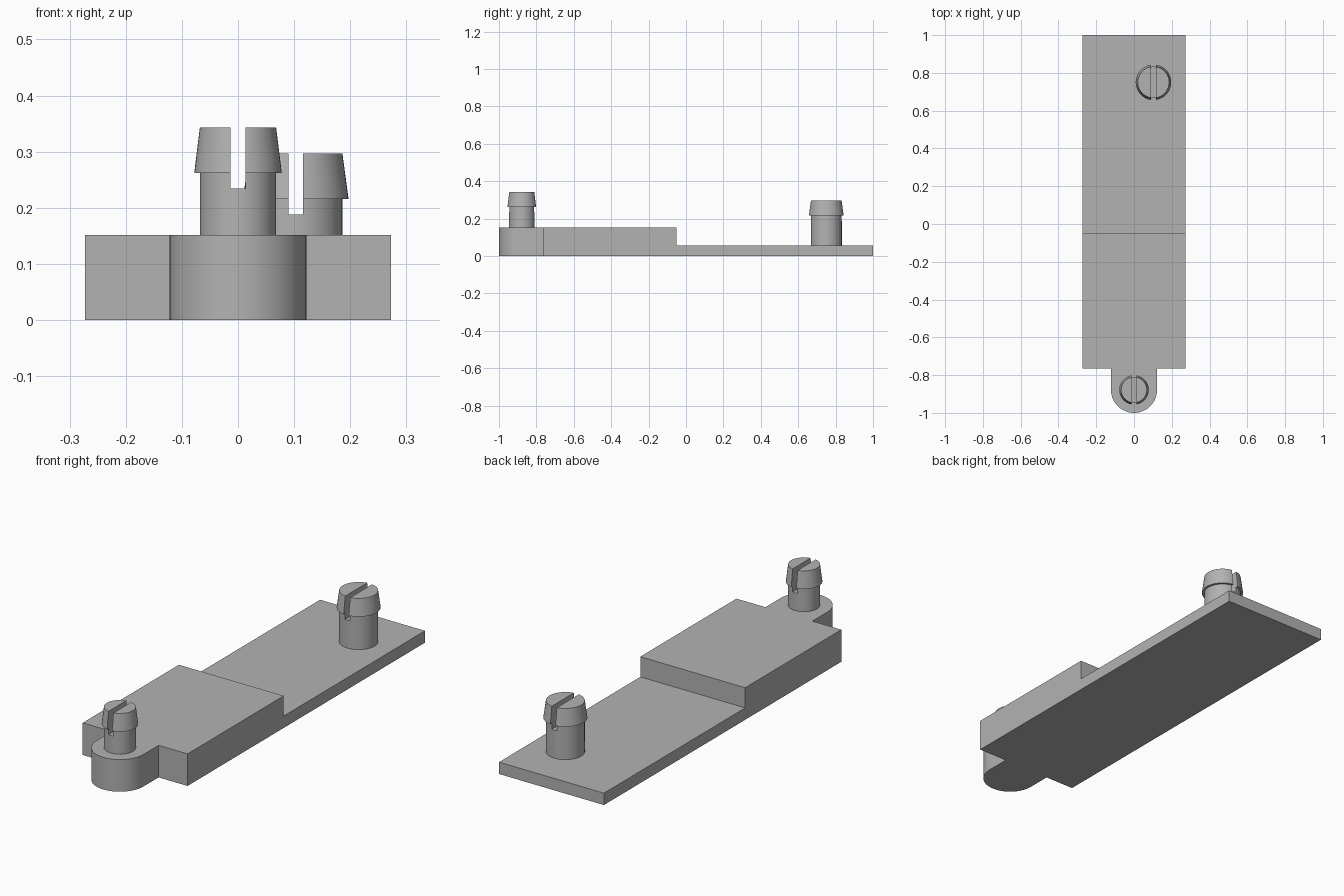
import bpy, bmesh, math
from mathutils import Matrix

cube = bpy.data.objects.get("Cube")
if cube:
    bpy.data.objects.remove(cube, do_unlink=True)

GREY = (0.45, 0.45, 0.45, 1)
grey = bpy.data.materials.new("plain grey")
grey.use_nodes = True
grey.diffuse_color = GREY
grey.node_tree.nodes["Principled BSDF"].inputs["Base Color"].default_value = GREY


def finish(bm, name):
    bmesh.ops.recalc_face_normals(bm, faces=bm.faces)
    mesh = bpy.data.meshes.new(name)
    bm.to_mesh(mesh)
    bm.free()
    mesh.materials.append(grey)
    obj = bpy.data.objects.new(name, mesh)
    bpy.context.collection.objects.link(obj)
    return obj


def box(name, lo, hi):
    bm = bmesh.new()
    size = [b - a for a, b in zip(lo, hi)]
    mid = [(a + b) / 2 for a, b in zip(lo, hi)]
    bmesh.ops.create_cube(bm, size=1, matrix=Matrix.Translation(mid) @ Matrix.Diagonal((*size, 1)))
    return finish(bm, name)


def cut(obj, cutter):
    """Subtract a cutter, then smooth the curved sides."""
    mod = obj.modifiers.new("cut", "BOOLEAN")
    mod.operation, mod.solver, mod.object = "DIFFERENCE", "EXACT", cutter
    bpy.ops.object.select_all(action="DESELECT")
    bpy.context.view_layer.objects.active = obj
    obj.select_set(True)
    bpy.ops.object.modifier_apply(modifier=mod.name)
    bpy.data.objects.remove(cutter, do_unlink=True)
    bpy.ops.object.shade_smooth_by_angle(angle=math.radians(25))


# Base: plan outline with a rounded front tab, stepped down at the back
HALF, SHOULDER, TAB_R, THICK, THIN, STEP = 0.273, -0.765, 0.122, 0.151, 0.056, -0.05
tab_y = TAB_R - 1
outline = [(HALF, 1), (-HALF, 1), (-HALF, SHOULDER), (-TAB_R, SHOULDER)]
for i in range(33):
    a = math.pi * (1 + i / 32)
    outline.append((TAB_R * math.cos(a), tab_y + TAB_R * math.sin(a)))
outline += [(TAB_R, SHOULDER), (HALF, SHOULDER)]
bm = bmesh.new()
face = bm.faces.new([bm.verts.new((x, y, 0)) for x, y in outline])
ext = bmesh.ops.extrude_face_region(bm, geom=[face])
top = [v for v in ext["geom"] if isinstance(v, bmesh.types.BMVert)]
bmesh.ops.translate(bm, verts=top, vec=(0, 0, THICK))
base = finish(bm, "stepped_base")
cut(base, box("step_cutter", (-1, STEP, THIN), (1, 2, 1)))


# Snap pegs: shaft, overhanging tapered head, slot from front to back
def peg(name, x, y, z, shaft_r, lip_r, lip_z, top_z, slot_z, sides=48):
    bm = bmesh.new()
    rings = []
    for r, h in ((shaft_r, z), (shaft_r, lip_z), (lip_r, lip_z), (shaft_r, top_z)):
        rings.append([bm.verts.new((x + r * math.cos(2 * math.pi * i / sides),
                                    y + r * math.sin(2 * math.pi * i / sides), h))
                      for i in range(sides)])
    for low, high in zip(rings, rings[1:]):
        for i in range(sides):
            j = (i + 1) % sides
            bm.faces.new((low[i], low[j], high[j], high[i]))
    bm.faces.new(rings[0])
    bm.faces.new(rings[-1])
    obj = finish(bm, name)
    cut(obj, box("slot_cutter", (x - 0.013, y - 0.2, slot_z), (x + 0.013, y + 0.2, 1)))


peg("front_peg", 0, tab_y, THICK - 0.01, 0.068, 0.078, 0.262, 0.343, 0.234)
peg("back_peg", 0.103, 0.75, THIN - 0.01, 0.083, 0.094, 0.216, 0.297, 0.188)
